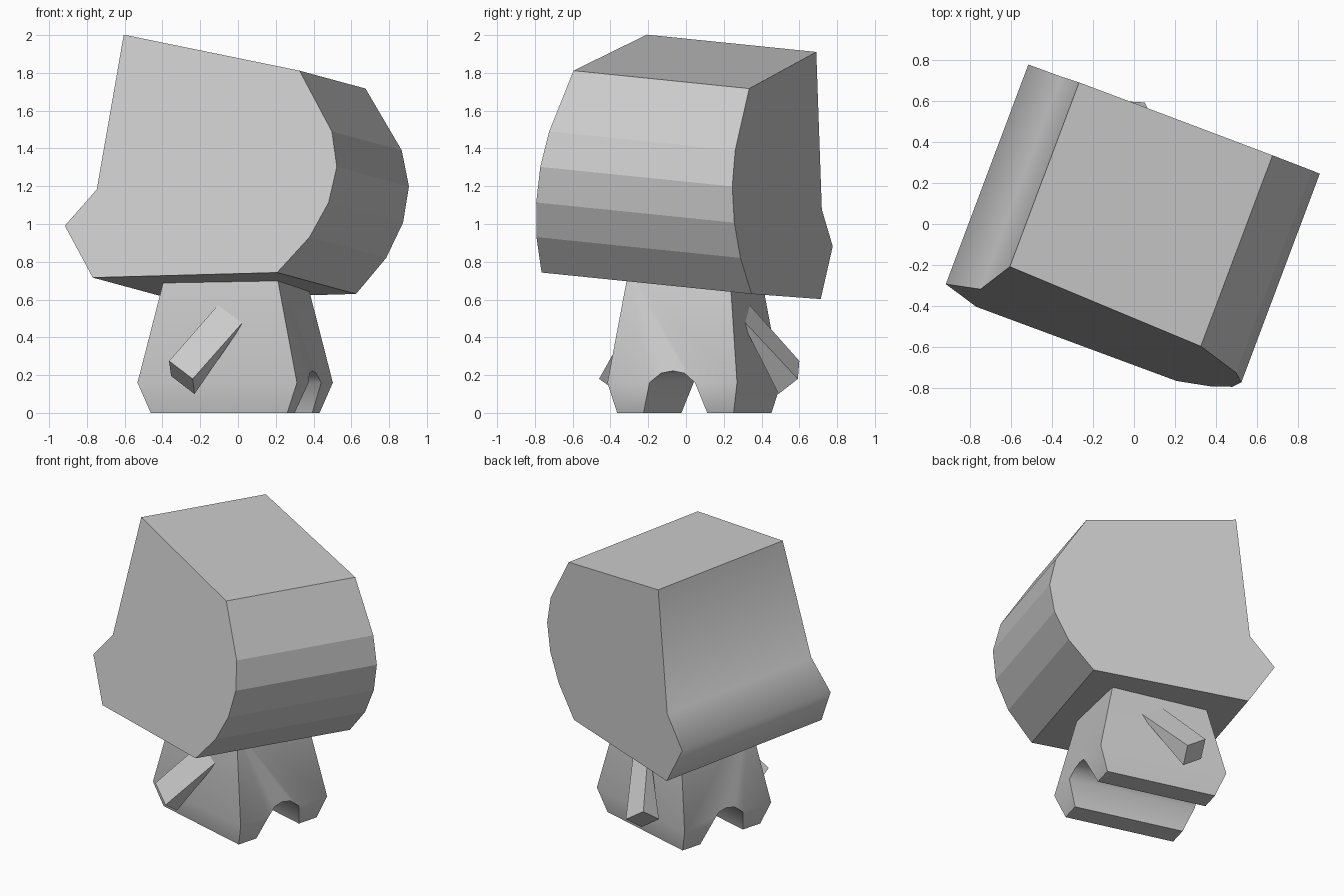
import bpy, bmesh, math
from mathutils import Matrix

if "Cube" in bpy.data.objects:
    bpy.data.objects.remove(bpy.data.objects["Cube"], do_unlink=True)

grey = bpy.data.materials.new("plain grey")
grey.use_nodes = True
grey.diffuse_color = (0.6, 0.6, 0.6, 1)
grey.node_tree.nodes["Principled BSDF"].inputs["Base Color"].default_value = (0.6, 0.6, 0.6, 1)


def add_object(name, bm, matrix):
    bmesh.ops.recalc_face_normals(bm, faces=bm.faces[:])
    mesh = bpy.data.meshes.new(name)
    bm.to_mesh(mesh)
    bm.free()
    mesh.materials.append(grey)
    ob = bpy.data.objects.new(name, mesh)
    ob.matrix_world = matrix
    bpy.context.collection.objects.link(ob)
    return ob


def tapered_prism(name, profile, half, caps, matrix, smooth_sides=()):
    """Extrude an XZ profile along Y to +-half(z); caps lists the end polygons."""
    bm = bmesh.new()
    front, back = [[bm.verts.new((x, s * half(z), z)) for x, z in profile] for s in (-1, 1)]
    n = len(profile)
    for i in range(n):
        j = (i + 1) % n
        face = bm.faces.new((front[i], front[j], back[j], back[i]))
        face.smooth = i in smooth_sides
    for ring in (front, back):
        for cap in caps:
            bm.faces.new([ring[i] for i in cap])
    return add_object(name, bm, matrix)


# Head: faceted front, smooth notched rear, widening slightly towards the bottom
head_profile = [(-0.493, 0.760), (0.514, 0.567), (0.720, 0.241), (0.761, 0.051),
                (0.728, -0.140), (0.633, -0.326), (0.463, -0.516), (-0.578, -0.543),
                (-0.755, -0.265), (-0.588, -0.070)]
head_matrix = (Matrix.Translation((0, 0, 1.2)) @ Matrix.Rotation(math.radians(-20.6), 4, 'Z')
               @ Matrix.Rotation(math.radians(-5.45), 4, 'X'))
tapered_prism("head", head_profile, lambda z: 0.55 - 0.09 * z, [range(10)],
              head_matrix, smooth_sides=(7, 8, 9))

# Body: tapered torso with two short legs around an arch
body_matrix = Matrix.Translation((-0.015, 0.044, 0)) @ Matrix.Rotation(math.radians(74.5), 4, 'Z')
half_body = [(0.277, 0.76), (0.356, 0.16), (0.32, 0), (0.175, 0), (0.125, 0.16), (0.065, 0.21)]
body_profile = half_body + [(0, 0.222)] + [(-x, z) for x, z in reversed(half_body)]


def body_half(z):
    return 0.375 + 0.063 * z / 0.16 if z < 0.16 else 0.438 - 0.23 * (z - 0.16)


body = tapered_prism("body", body_profile, body_half,
                     [(1, 2, 3, 4), (8, 9, 10, 11), (0, 1, 4, 5, 6, 7, 8, 11, 12)], body_matrix)
bpy.context.view_layer.objects.active = body
body.select_set(True)
bpy.ops.object.shade_smooth_by_angle(angle=math.radians(50))
body.select_set(False)

# Arms: wedges with a square end, running to an edge sunk in the body
arm_points = [(0.516, 0.22, 0.275), (0.546, 0.082, 0.18), (0.434, 0.103, 0.10),
              (0.404, 0.24, 0.195), (0.28, -0.01, 0.60), (0.29, -0.15, 0.51)]
arm_faces = [(0, 1, 2, 3), (0, 4, 5, 1), (3, 2, 5, 4), (0, 3, 4), (1, 5, 2)]
for name, side in (("right_arm", -1), ("left_arm", 1)):
    bm = bmesh.new()
    verts = [bm.verts.new((side * x, y, z)) for x, y, z in arm_points]
    for f in arm_faces:
        bm.faces.new([verts[i] for i in f])
    add_object(name, bm, body_matrix)
